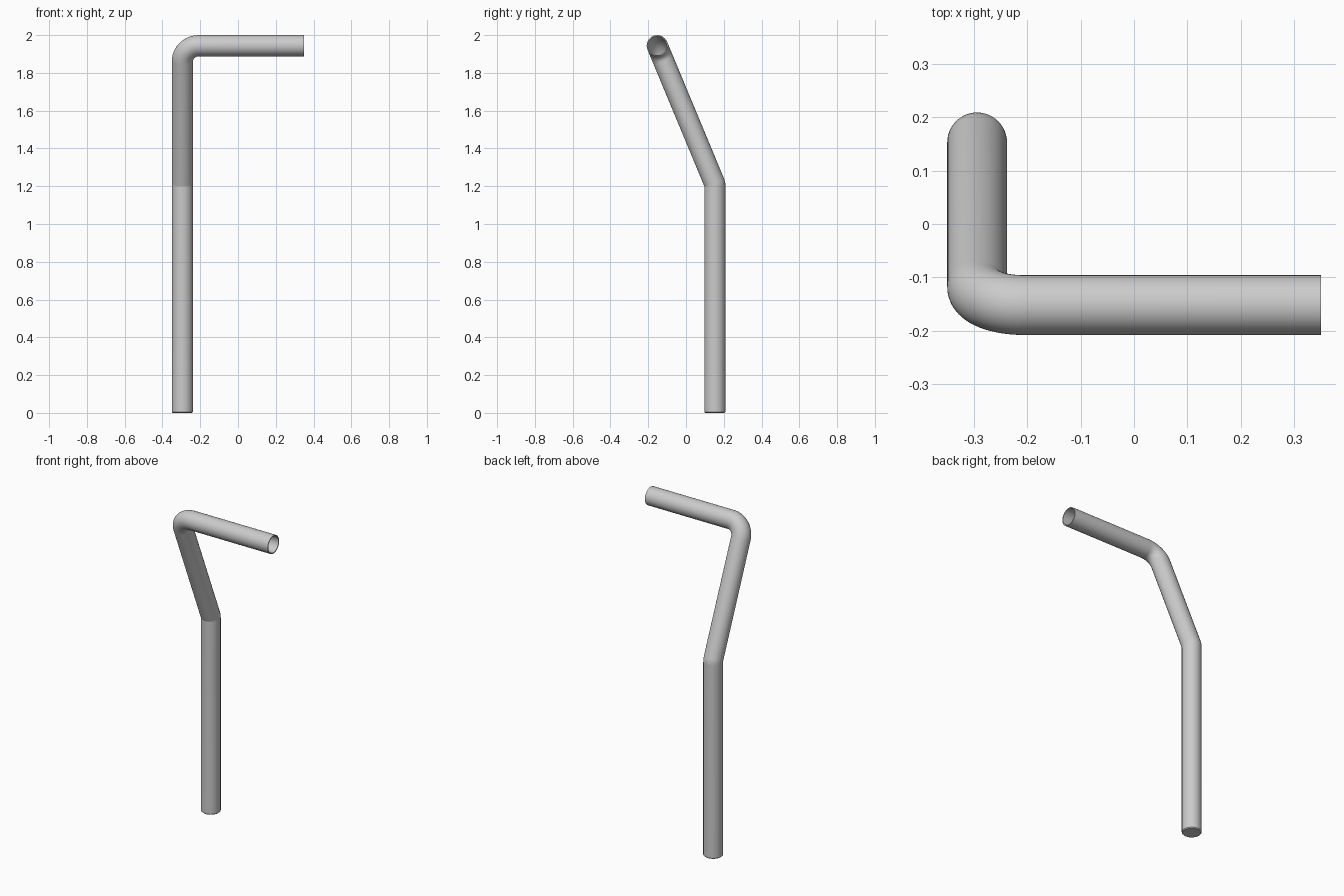
import bpy
import bmesh
import math
from mathutils import Vector

cube = bpy.data.objects.get("Cube")
if cube:
    bpy.data.objects.remove(cube, do_unlink=True)

SIDES = 48
RADIUS = 0.056
WALL = 0.006

# Plain grey material
grey = bpy.data.materials.new("plain_grey")
grey.use_nodes = True
colour = (0.6, 0.6, 0.6, 1)
grey.diffuse_color = colour
grey.node_tree.nodes["Principled BSDF"].inputs["Base Color"].default_value = colour


def fillet(before, corner, after, radius, steps):
    """Points of an arc that rounds a corner of the centre line."""
    a = (before - corner).normalized()
    b = (after - corner).normalized()
    half = a.angle(b) / 2
    centre = corner + (a + b).normalized() * radius / math.sin(half)
    start = corner + a * radius / math.tan(half) - centre
    forward = -a * radius
    sweep = math.pi - 2 * half
    return [centre + start * math.cos(sweep * i / steps)
            + forward * math.sin(sweep * i / steps) for i in range(steps + 1)]


def bridge(bm, lower, upper):
    """Join two rings with a band of quads."""
    for k in range(SIDES):
        j = (k + 1) % SIDES
        bm.faces.new((lower[k], lower[j], upper[j], upper[k]))


def sweep_tube(bm, path, radius, low, chamfer=0):
    """Sweep a circle up the path with mitred joints; returns the rings."""
    def circle(r, z):
        return [Vector((path[0].x + r * math.cos(math.tau * k / SIDES),
                        path[0].y + r * math.sin(math.tau * k / SIDES), z))
                for k in range(SIDES)]

    outline = [circle(radius - chamfer, low)] if chamfer else []
    outline.append(circle(radius, low + chamfer))
    for i in range(1, len(path)):
        d = (path[i] - path[i - 1]).normalized()
        n = d if i == len(path) - 1 else d + (path[i + 1] - path[i]).normalized()
        outline.append([p + d * (path[i] - p).dot(n) / d.dot(n)
                        for p in outline[-1]])
    rings = [[bm.verts.new(p) for p in ring] for ring in outline]
    for lower, upper in zip(rings, rings[1:]):
        bridge(bm, lower, upper)
    bm.faces.new(rings[0])
    return rings


# Centre line: upright, forward-leaning neck, sideways spout
foot = Vector((-0.294, 0.153, 0))
kink = Vector((-0.294, 0.153, 1.211))
elbow = Vector((-0.294, -0.152, 1.944))
tip = Vector((0.35, -0.152, 1.944))
path = [foot, *fillet(foot, kink, elbow, 0.0575, 5),
        *fillet(kink, elbow, tip, 0.088, 16), tip]

# Hollow tube: closed foot, open tip with a thin rim
bm = bmesh.new()
outer = sweep_tube(bm, path, RADIUS, 0, chamfer=0.005)
inner = sweep_tube(bm, path, RADIUS - WALL, WALL)
bridge(bm, outer[-1], inner[-1])
bmesh.ops.recalc_face_normals(bm, faces=bm.faces)
mesh = bpy.data.meshes.new("bent_tube")
bm.to_mesh(mesh)
bm.free()
mesh.materials.append(grey)
tube = bpy.data.objects.new("bent_tube", mesh)
bpy.context.collection.objects.link(tube)

bpy.ops.object.select_all(action="DESELECT")
tube.select_set(True)
bpy.context.view_layer.objects.active = tube
bpy.ops.object.shade_smooth_by_angle(angle=math.radians(35))
